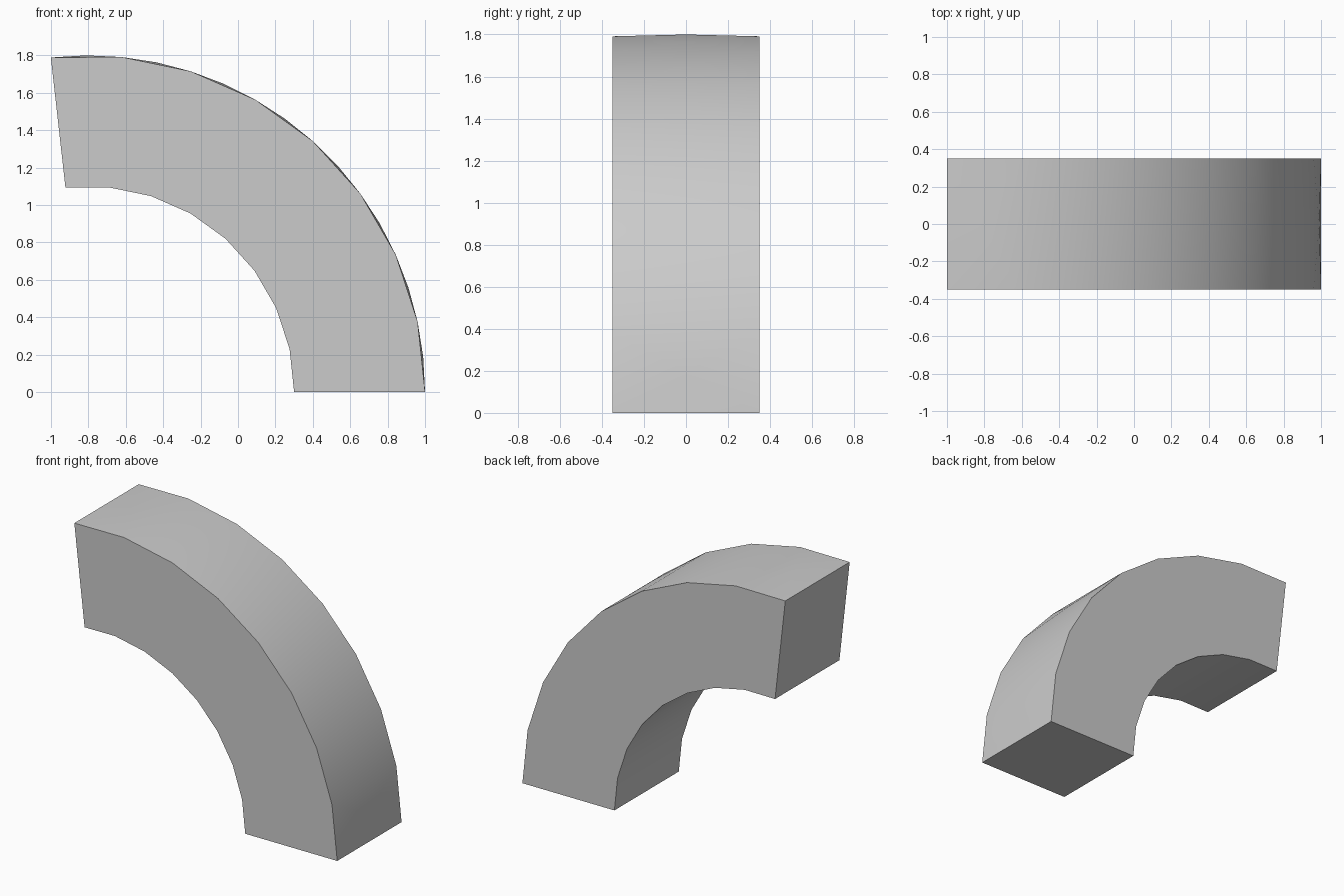
import bpy, bmesh
from math import cos, sin, radians

if "Cube" in bpy.data.objects:
    bpy.data.objects.remove(bpy.data.objects["Cube"])

CX, R_OUT, R_IN, HALF = -0.8, 1.8, 1.1, 0.35   # bend centre, radii, half width
SEGS, SWEEP = 8, radians(96.4)

bm = bmesh.new()

# Square cross-sections along the bend
rings = []
for i in range(SEGS + 1):
    a = SWEEP * i / SEGS
    rings.append([bm.verts.new((CX + r * cos(a), y, r * sin(a)))
                  for r, y in ((R_IN, -HALF), (R_OUT, -HALF), (R_OUT, HALF), (R_IN, HALF))])

# Outer and inner curved walls
outer = []
for p, q in zip(rings, rings[1:]):
    outer.append(bm.faces.new((p[1], p[2], q[2], q[1])))
    bm.faces.new((p[3], p[0], q[0], q[3]))

# Flat front and back sides, one face each
for k in (0, 3):
    bm.faces.new([r[1 if k == 0 else 2] for r in rings] + [r[k] for r in reversed(rings)])

# End caps
bm.faces.new(rings[0])
bm.faces.new(rings[-1])

# Slight crown on the outer wall, following the true arc
bmesh.ops.recalc_face_normals(bm, faces=bm.faces)
bmesh.ops.poke(bm, faces=outer, offset=R_OUT * (1 - cos(SWEEP / SEGS / 2)))

mesh = bpy.data.meshes.new("curved_block")
bm.to_mesh(mesh)
bm.free()
block = bpy.data.objects.new("curved_block", mesh)
bpy.context.collection.objects.link(block)

# Smooth curve, sharp corners
bpy.context.view_layer.objects.active = block
block.select_set(True)
bpy.ops.object.shade_smooth_by_angle(angle=radians(30))
